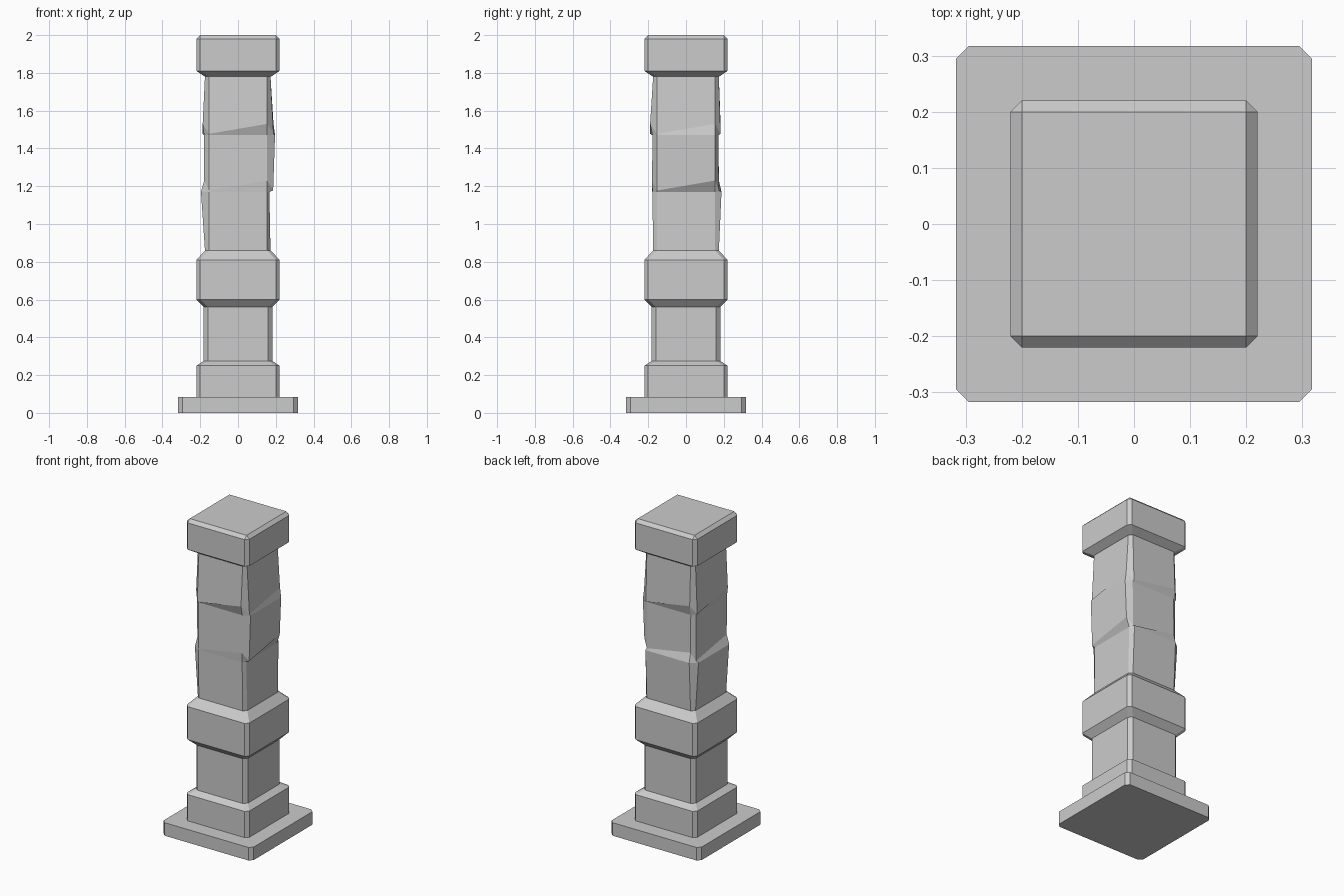
import bpy, bmesh

if "Cube" in bpy.data.objects:
    bpy.data.objects.remove(bpy.data.objects["Cube"])

def ring(z, offs, flat, lift=0.0):
    """Chamfered square, counter-clockwise from the front face.
    offs = front, right, back, left distances; lift raises each face's far end."""
    f, r, b, l = offs
    lo, hi = z + lift * 0.12, z + lift
    return [(-flat, -f, lo), (flat, -f, hi), (r, -flat, lo), (r, flat, hi),
            (flat, b, lo), (-flat, b, hi), (-l, flat, lo), (-l, -flat, hi)]

def square(z, half, flat):
    return ring(z, (half,) * 4, flat)

def loft(name, rings):
    bm = bmesh.new()
    loops = [[bm.verts.new(p) for p in pts] for pts in rings]
    for a, b in zip(loops, loops[1:]):
        for i in range(8):
            j = (i + 1) % 8
            bm.faces.new((a[i], a[j], b[j], b[i]))
    bm.faces.new(loops[0][::-1])
    bm.faces.new(loops[-1])
    bmesh.ops.remove_doubles(bm, verts=bm.verts, dist=1e-5)
    bmesh.ops.recalc_face_normals(bm, faces=bm.faces)
    mesh = bpy.data.meshes.new(name)
    bm.to_mesh(mesh)
    bm.free()
    ob = bpy.data.objects.new(name, mesh)
    bpy.context.collection.objects.link(ob)
    return ob

# Plinth slab
loft("plinth", [square(0, 0.317, 0.295), square(0.083, 0.317, 0.295)])

# Foot, lower neck and middle band
loft("pedestal", [
    square(0.083, 0.22, 0.20), square(0.25, 0.22, 0.20),
    square(0.275, 0.182, 0.16), square(0.56, 0.182, 0.16),
    square(0.60, 0.22, 0.20), square(0.81, 0.22, 0.20),
    square(0.86, 0.174, 0.155)])

# Weathered shaft with two chipped, slanting breaks
FLAT = 0.154
loft("shaft", [
    ring(0.86, (0.174, 0.172, 0.174, 0.175), FLAT),
    ring(1.17, (0.178, 0.166, 0.188, 0.196), FLAT),
    ring(1.17, (0.180, 0.186, 0.174, 0.179), FLAT, 0.06),
    ring(1.47, (0.177, 0.196, 0.172, 0.180), FLAT),
    ring(1.47, (0.190, 0.188, 0.183, 0.187), FLAT, 0.06),
    ring(1.78, (0.174, 0.172, 0.174, 0.175), FLAT)])

# Capital
loft("capital", [
    square(1.78, 0.174, 0.155), square(1.81, 0.22, 0.20),
    square(1.98, 0.22, 0.20), square(2.0, 0.20, 0.20)])
